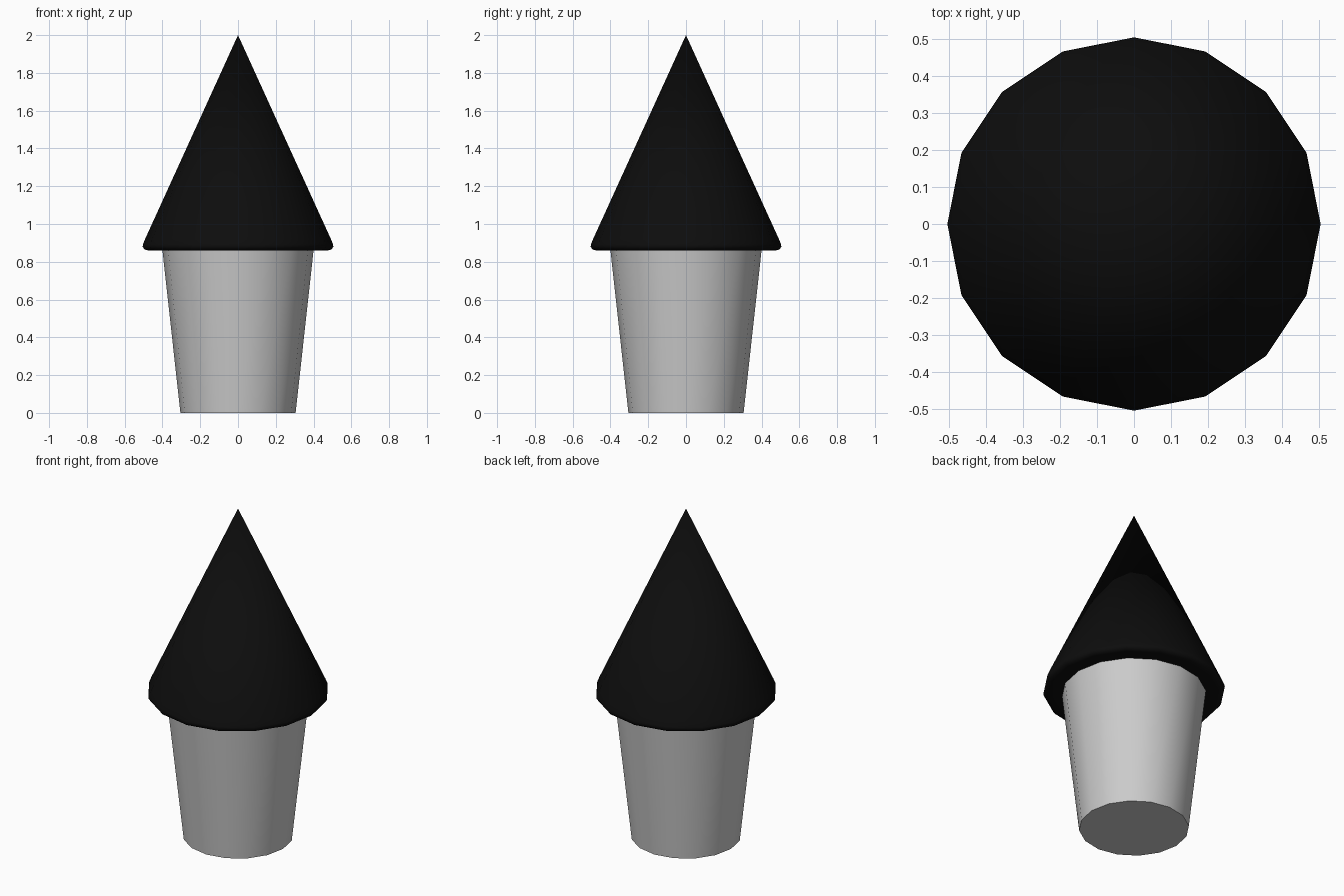
import bpy, bmesh, math

if "Cube" in bpy.data.objects:
    bpy.data.objects.remove(bpy.data.objects["Cube"])

SIDES = 16

def lathe(name, profile, angle, color=None):
    """Spin a (radius, z) profile listed bottom to top; r = 0 makes a pole."""
    bm = bmesh.new()
    rings = []
    for r, z in profile:
        n = 1 if r == 0 else SIDES
        rings.append([bm.verts.new((r * math.cos(2 * math.pi * i / SIDES),
                                    r * math.sin(2 * math.pi * i / SIDES), z))
                      for i in range(n)])
    for a, b in zip(rings, rings[1:]):
        for i in range(SIDES):
            j = (i + 1) % SIDES
            if len(b) == 1:
                bm.faces.new((a[i], a[j], b[0]))
            else:
                bm.faces.new((a[i], a[j], b[j], b[i]))
    if len(rings[0]) > 1:
        bm.faces.new(rings[0][::-1])
    bmesh.ops.recalc_face_normals(bm, faces=bm.faces)
    mesh = bpy.data.meshes.new(name)
    bm.to_mesh(mesh)
    bm.free()
    obj = bpy.data.objects.new(name, mesh)
    bpy.context.collection.objects.link(obj)
    if color:
        mat = bpy.data.materials.new(name + "_material")
        mat.diffuse_color = color
        mat.use_nodes = True
        mat.node_tree.nodes["Principled BSDF"].inputs["Base Color"].default_value = mat.diffuse_color
        mesh.materials.append(mat)
    bpy.ops.object.select_all(action='DESELECT')
    obj.select_set(True)
    bpy.context.view_layer.objects.active = obj
    bpy.ops.object.shade_smooth_by_angle(angle=math.radians(angle))
    return obj

# Tapered cup, sharp edge at the base
lathe("cup", [(0.305, 0), (0.40, 0.86)], 40)

# Pointed cone with a rounded rim and flat underside
lathe("cone_top", [(0.40, 0.86), (0.475, 0.86), (0.495, 0.865), (0.505, 0.88),
                   (0.503, 0.892), (0.492, 0.92), (0, 2.0)], 60,
      (0.004, 0.004, 0.004, 1))
